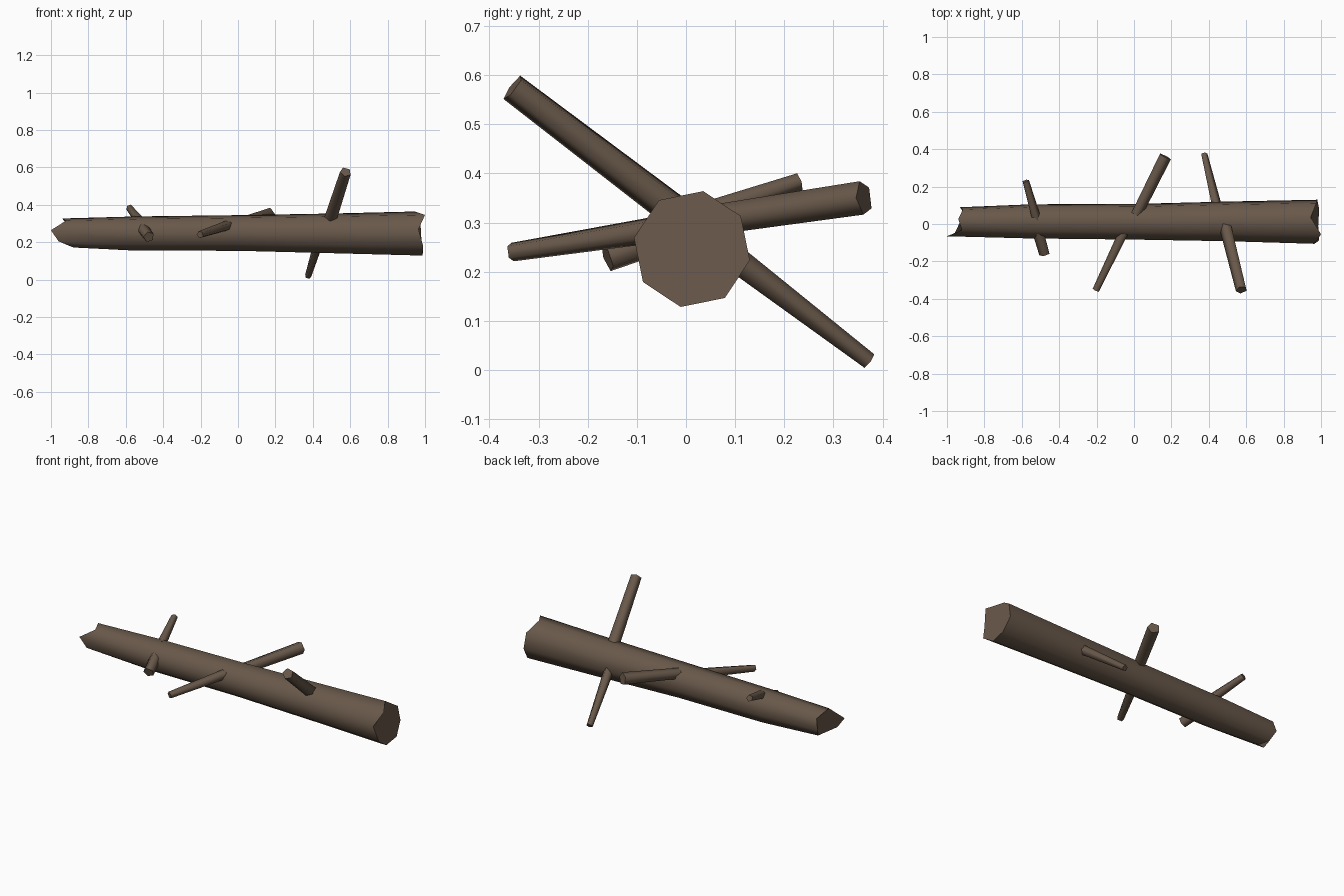
import bpy, math
from mathutils import Vector

if "Cube" in bpy.data.objects:
    bpy.data.objects.remove(bpy.data.objects["Cube"])

bark = bpy.data.materials.new("bark")
bark.diffuse_color = (0.14, 0.098, 0.068, 1)
bark.use_nodes = True
bark.node_tree.nodes["Principled BSDF"].inputs["Base Color"].default_value = bark.diffuse_color


def skin(name, rings, angle):
    """Bridge equal-sized rings into a capped tube."""
    n = len(rings[0])
    verts = [p for ring in rings for p in ring]
    faces = [tuple(range(n))[::-1], tuple(range(len(verts) - n, len(verts)))]
    for r in range(len(rings) - 1):
        for i in range(n):
            a, b = r * n + i, r * n + (i + 1) % n
            faces.append((a, b, b + n, a + n))
    mesh = bpy.data.meshes.new(name)
    mesh.from_pydata(verts, [], faces)
    mesh.materials.append(bark)
    obj = bpy.data.objects.new(name, mesh)
    bpy.context.collection.objects.link(obj)
    bpy.ops.object.select_all(action='DESELECT')
    obj.select_set(True)
    bpy.context.view_layer.objects.active = obj
    bpy.ops.object.shade_smooth_by_angle(angle=math.radians(angle))
    return obj


def trunk_ring(xs, y, z, r):
    ring = []
    for i, x in enumerate(xs):
        a = math.radians(79 - 45 * i)
        ring.append((x, y + r * math.cos(a), z + r * math.sin(a)))
    return ring[::-1]


# Fallen trunk with jagged broken ends
left_end = [-0.94, -0.915, -0.93, -0.91, -0.88, -0.96, -1.0, -0.92]
right_end = [0.945, 0.975, 0.98, 0.99, 0.985, 0.99, 0.965, 1.0]
skin("trunk", [
    trunk_ring(left_end, 0.012, 0.249, 0.079),
    trunk_ring([-0.55] * 8, 0.014, 0.246, 0.093),
    trunk_ring([0.0] * 8, 0.012, 0.249, 0.097),
    trunk_ring([0.5] * 8, 0.014, 0.247, 0.108),
    trunk_ring(right_end, 0.012, 0.246, 0.12),
], 50)


# Branch stubs: point near the trunk surface, tip, base radius, tip radius
def branch(name, base, tip, r0, r1, sides=5):
    base, tip = Vector(base), Vector(tip)
    axis = (tip - base).normalized()
    base = base - axis * 0.05
    u = axis.cross(Vector((0, 0, 1))).normalized()
    v = axis.cross(u)
    rings = []
    for c, r in ((base, r0), (tip, r1)):
        rings.append([c + (u * math.cos(t) + v * math.sin(t)) * r
                      for t in (math.tau * i / sides for i in range(sides))])
    skin(name, rings, 80)


branch("upper_front_branch", (0.495, -0.03, 0.33), (0.575, -0.352, 0.575), 0.036, 0.031)
branch("lower_back_branch", (0.435, 0.12, 0.21), (0.375, 0.372, 0.018), 0.029, 0.018)
branch("middle_back_branch", (0.03, 0.09, 0.31), (0.165, 0.362, 0.35), 0.032, 0.036)
branch("middle_front_branch", (-0.07, -0.08, 0.283), (-0.203, -0.355, 0.24), 0.029, 0.02)
branch("end_front_branch", (-0.505, -0.06, 0.265), (-0.477, -0.16, 0.228), 0.034, 0.03)
branch("end_back_branch", (-0.535, 0.07, 0.328), (-0.58, 0.23, 0.383), 0.027, 0.019)
